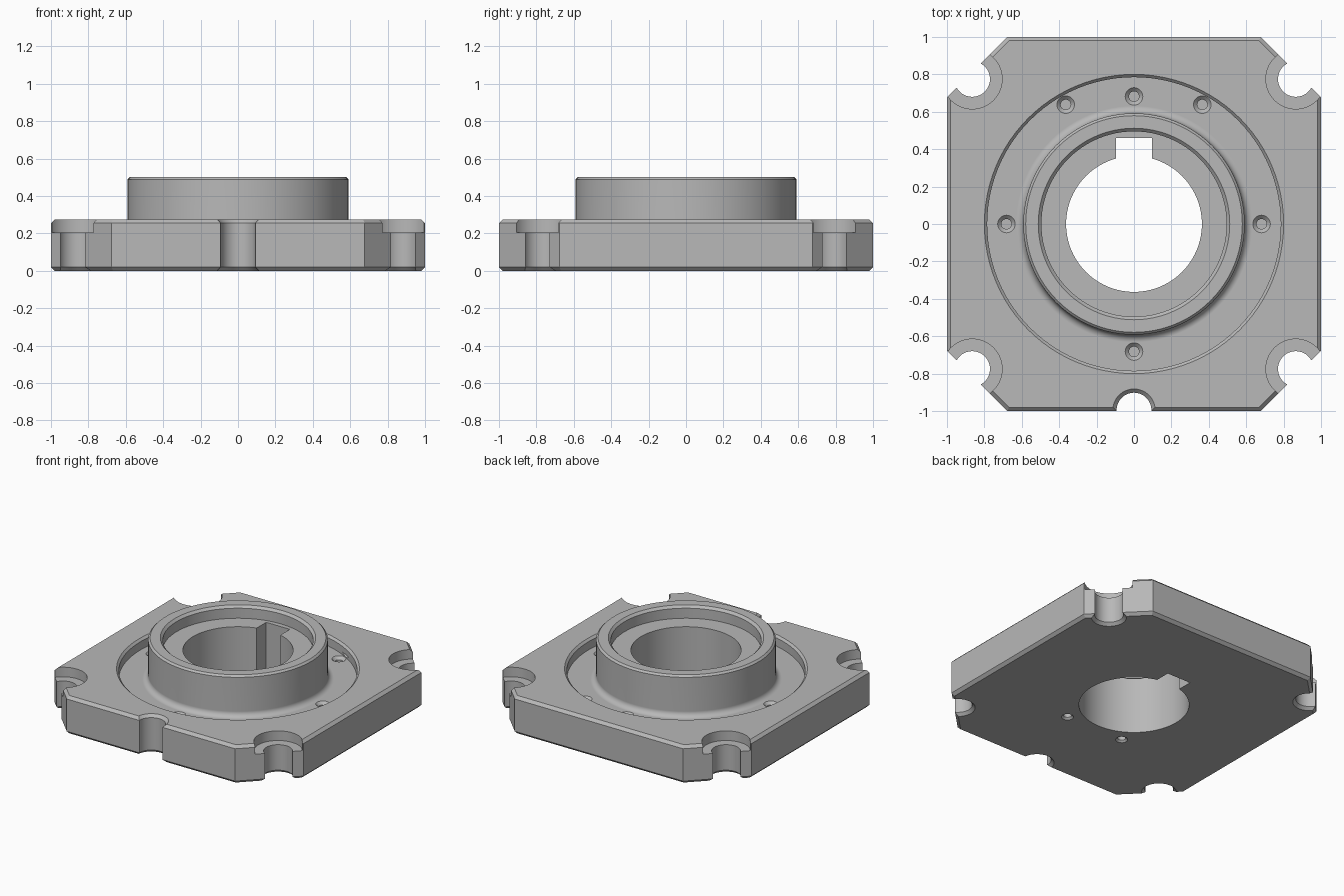
import bpy, bmesh
from math import pi, sin, cos, radians

cube = bpy.data.objects.get("Cube")
if cube:
    bpy.data.objects.remove(cube, do_unlink=True)

metal = bpy.data.materials.new("machined grey")
metal.use_nodes = True
GREY = (0.48, 0.48, 0.48, 1)
metal.diffuse_color = GREY
metal.node_tree.nodes["Principled BSDF"].inputs["Base Color"].default_value = GREY


def finish(bm, name):
    bmesh.ops.recalc_face_normals(bm, faces=bm.faces)
    mesh = bpy.data.meshes.new(name)
    bm.to_mesh(mesh)
    bm.free()
    mesh.materials.append(metal)
    obj = bpy.data.objects.new(name, mesh)
    bpy.context.collection.objects.link(obj)
    return obj


def lathe(name, profile, x=0, y=0, steps=96):
    """Solid of revolution; the profile starts and ends on the axis."""
    bm = bmesh.new()
    rings = []
    for r, z in profile:
        if r == 0:
            rings.append([bm.verts.new((x, y, z))])
        else:
            rings.append([bm.verts.new((x + r * cos(2 * pi * i / steps),
                                        y + r * sin(2 * pi * i / steps), z))
                          for i in range(steps)])
    for low, high in zip(rings, rings[1:]):
        if len(low) == 1:
            bm.faces.new(high)
        elif len(high) == 1:
            bm.faces.new(low)
        else:
            for i in range(steps):
                j = (i + 1) % steps
                bm.faces.new((low[i], low[j], high[j], high[i]))
    # The axis points are only needed to mark flat caps
    bmesh.ops.delete(bm, geom=[v for v in bm.verts if not v.link_faces], context="VERTS")
    return finish(bm, name)


def combine(target, tool, operation="DIFFERENCE"):
    tool.hide_render = True
    mod = target.modifiers.new(tool.name, "BOOLEAN")
    mod.operation = operation
    mod.solver = "EXACT"
    mod.object = tool
    bpy.context.view_layer.objects.active = target
    bpy.ops.object.modifier_apply(modifier=mod.name)
    bpy.data.objects.remove(tool, do_unlink=True)


# Square plate with clipped corners and chamfered rims
TOP, BEVEL, FLOOR = 0.275, 0.02, 0.2
bm = bmesh.new()
loops = []
for z, inset in ((0, BEVEL), (BEVEL, 0), (TOP - BEVEL, 0), (TOP, BEVEL)):
    a = 1 - inset
    b = 1.677 - 1.414 * inset - a
    corners = [(a, -b), (a, b), (b, a), (-b, a), (-a, b), (-a, -b), (-b, -a), (b, -a)]
    loops.append([bm.verts.new((px, py, z)) for px, py in corners])
bm.faces.new(loops[0])
bm.faces.new(loops[-1])
for low, high in zip(loops, loops[1:]):
    for i in range(8):
        j = (i + 1) % 8
        bm.faces.new((low[i], low[j], high[j], high[i]))
body = finish(bm, "flange_plate")

# Round recess with a chamfered lip
combine(body, lathe("recess", [(0, FLOOR), (0.785, FLOOR), (0.785, TOP - 0.015),
                               (0.82, TOP + 0.02), (0, TOP + 0.02)]))

# Raised collar with a fillet at its foot
R, FILLET = 0.592, 0.04
foot = [(R + FILLET * (1 - cos(radians(t))), FLOOR + FILLET * (1 - sin(radians(t))))
        for t in range(90, -1, -15)]
foot = [(R + FILLET - FILLET * sin(radians(t)), FLOOR + FILLET - FILLET * cos(radians(t)))
        for t in range(0, 91, 15)]
combine(body, lathe("collar", [(0, 0.15), (R + FILLET, 0.15)] + foot +
                    [(R, 0.487), (R - 0.013, 0.5), (0, 0.5)]), "UNION")

# Stepped bore
combine(body, lathe("bore", [(0, -0.1), (0.363, -0.1), (0.363, 0.41), (0.495, 0.41),
                             (0.495, 0.483), (0.532, 0.52), (0, 0.52)]))

# Keyway
bm = bmesh.new()
bmesh.ops.create_cube(bm, size=1)
for v in bm.verts:
    v.co = (v.co.x * 0.19, 0.31 + v.co.y * 0.3, 0.2 + v.co.z * 0.7)
combine(body, finish(bm, "keyway"))

# Counterbored corner notches
for sx in (-1, 1):
    for sy in (-1, 1):
        combine(body, lathe("corner_notch", [(0, -0.02), (0.135, -0.02), (0.095, 0.02),
                                             (0.095, 0.205), (0.16, 0.205), (0.16, 0.4), (0, 0.4)],
                            sx * 0.865, sy * 0.775, 64))

# Half-round notch in the front edge, chamfered at both ends
combine(body, lathe("front_notch", [(0, -0.02), (0.133, -0.02), (0.093, 0.02), (0.093, TOP - 0.02),
                                    (0.133, TOP + 0.02), (0, TOP + 0.02)], 0, -0.995, 64))

# Countersunk blind holes in the recess
for x, y in ((0, 0.682), (0.365, 0.638), (-0.365, 0.638), (0.682, 0), (-0.682, 0), (0, -0.682)):
    combine(body, lathe("screw_hole", [(0, 0.06), (0.027, 0.06), (0.027, FLOOR - 0.02),
                                       (0.067, FLOOR + 0.02), (0, FLOOR + 0.02)], x, y, 32))

# Countersunk blind holes underneath
for x in (-0.233, 0.233):
    combine(body, lathe("underside_hole", [(0, -0.02), (0.06, -0.02), (0.027, 0.013),
                                           (0.027, 0.2), (0, 0.2)], x, -0.404, 32))

# Smooth round walls, crisp machined edges
bpy.ops.object.select_all(action="DESELECT")
body.select_set(True)
bpy.context.view_layer.objects.active = body
bpy.ops.object.shade_smooth_by_angle(angle=radians(25))
weighted = body.modifiers.new("even_shading", "WEIGHTED_NORMAL")
weighted.keep_sharp = True
